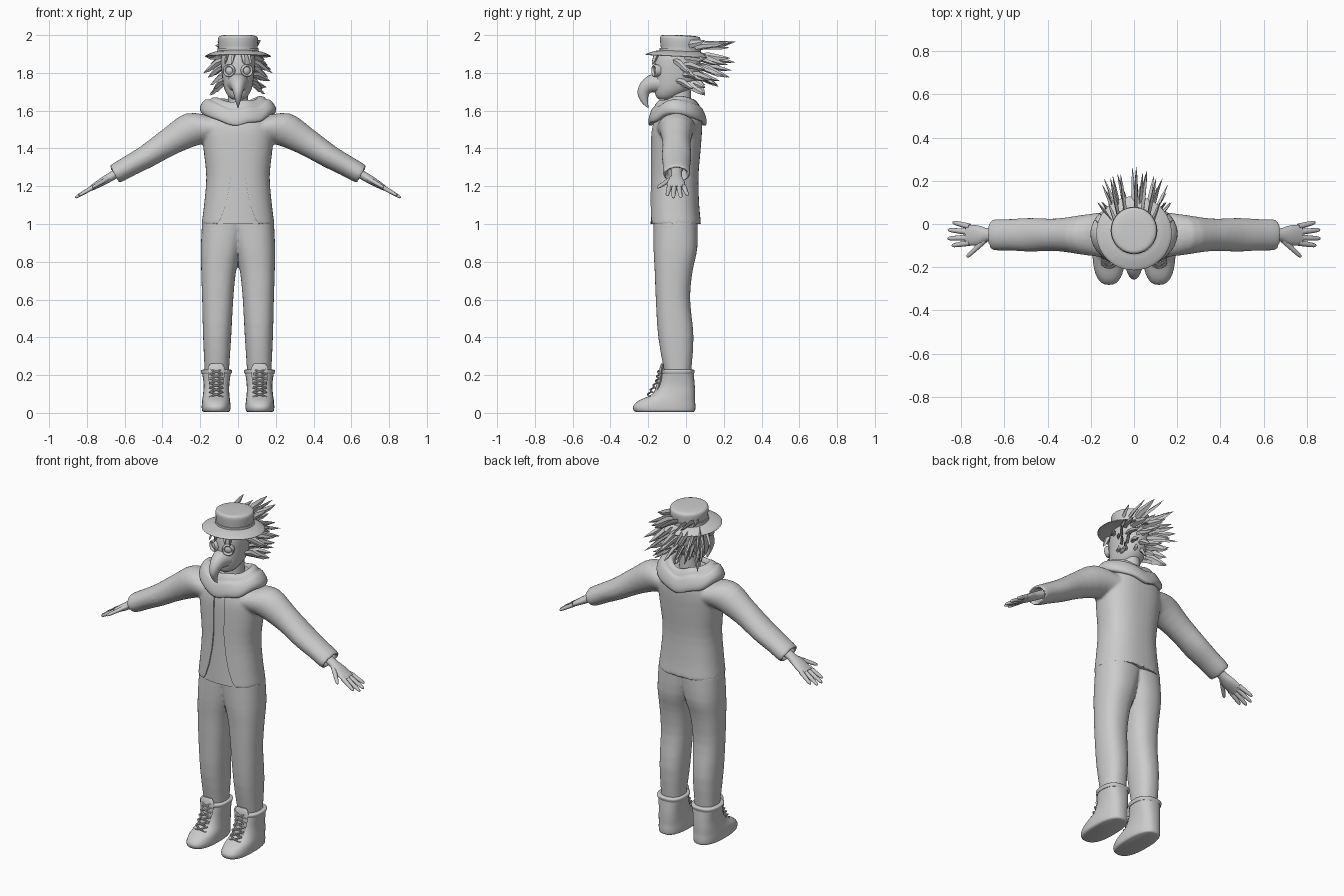
import bpy, bmesh, math, random
from mathutils import Vector, Matrix

random.seed(4)
if "Cube" in bpy.data.objects:
    bpy.data.objects.remove(bpy.data.objects["Cube"])

grey = bpy.data.materials.new("plain grey")
grey.use_nodes = True
COLOUR = (0.6, 0.6, 0.6, 1)
grey.diffuse_color = COLOUR
grey.node_tree.nodes["Principled BSDF"].inputs["Base Color"].default_value = COLOUR


def spline(a, b, c, d, t):
    return 0.5 * (2 * b + (c - a) * t + (2 * a - 5 * b + 4 * c - d) * t * t
                  + (3 * b - a - 3 * c + d) * t ** 3)


def loft(bm, secs, n=28, power=2.0, steps=3):
    """Skin over (centre, half axis, half axis) sections, smoothed along the way."""
    secs = [[Vector(v) for v in s] for s in secs]
    last, fine = len(secs) - 1, []
    for i in range(last):
        near = [secs[max(0, min(last, i + k))] for k in (-1, 0, 1, 2)]
        for s in range(steps):
            fine.append([spline(*[q[j] for q in near], s / steps) for j in range(3)])
    fine.append(secs[-1])
    rings = []
    for c, u, v in fine:
        ring = []
        for k in range(n):
            a = math.tau * k / n
            x, y = [math.copysign(abs(f) ** (2 / power), f) for f in (math.cos(a), math.sin(a))]
            ring.append(bm.verts.new(c + u * x + v * y))
        rings.append(ring)
    for r, q in zip(rings, rings[1:]):
        for k in range(n):
            bm.faces.new((r[k], r[k - 1], q[k - 1], q[k]))
    bm.faces.new(rings[0])
    bm.faces.new(rings[-1][::-1])


def flat(rows):
    """Level sections from rows of z, x low, x high, y front, y back."""
    return [(((a + b) / 2, (c + d) / 2, z), ((b - a) / 2, 0, 0), (0, (d - c) / 2, 0))
            for z, a, b, c, d in rows]


def tube(bm, path, widths, side=(1, 0, 0), n=12, **kw):
    """Sections across a path, each with half width along side and half thickness."""
    pts = [Vector(p) for p in path]
    secs = []
    for i, p in enumerate(pts):
        d = (pts[min(i + 1, len(pts) - 1)] - pts[max(i - 1, 0)]).normalized()
        u = Vector(side)
        u = (u - d * u.dot(d)).normalized()
        secs.append((p, u * widths[i][0], d.cross(u) * widths[i][1]))
    loft(bm, secs, n, **kw)


def mirror(bm):
    copy = bmesh.ops.duplicate(bm, geom=bm.verts[:] + bm.edges[:] + bm.faces[:])["geom"]
    for v in copy:
        if isinstance(v, bmesh.types.BMVert):
            v.co.x *= -1


def finish(name, bm, angle=40, voxel=0, cutter=None):
    bmesh.ops.recalc_face_normals(bm, faces=bm.faces[:])
    me = bpy.data.meshes.new(name)
    bm.to_mesh(me)
    bm.free()
    me.materials.append(grey)
    ob = bpy.data.objects.new(name, me)
    bpy.context.collection.objects.link(ob)
    bpy.ops.object.select_all(action='DESELECT')
    ob.select_set(True)
    bpy.context.view_layer.objects.active = ob
    if voxel:
        mod = ob.modifiers.new("blend", 'REMESH')
        mod.mode, mod.voxel_size = 'VOXEL', voxel
        mod = ob.modifiers.new("soften", 'SMOOTH')
        mod.factor, mod.iterations = 0.5, 5
        if cutter:
            mod = ob.modifiers.new("opening", 'BOOLEAN')
            mod.operation, mod.object = 'DIFFERENCE', cutter
        bpy.ops.object.convert(target='MESH')
    if angle:
        bpy.ops.object.shade_smooth_by_angle(angle=math.radians(angle))
    return ob


# Trousers: two legs that merge at the hips
bm = bmesh.new()
loft(bm, flat([(.19, .05, .175, -.11, .025), (.4, .036, .185, -.147, .04),
               (.6, .025, .19, -.16, .022), (.75, .01, .195, -.166, .035),
               (.87, -.02, .197, -.172, .06), (1.02, -.06, .19, -.172, .062)]), power=2.3)
mirror(bm)
finish("trousers", bm, voxel=.009)

# Shirt front and the jacket over it, with an opening that widens to the hem
TORSO = [(1.0, .193, -.195, .08), (1.1, .18, -.192, .07), (1.25, .168, -.188, .066),
         (1.4, .183, -.187, .078), (1.5, .19, -.182, .085), (1.57, .165, -.16, .08),
         (1.63, .1, -.12, .05)]
bm = bmesh.new()
loft(bm, flat([(z, .01 - x, x - .01, f + .008, b - .01) for z, x, f, b in TORSO]), 40, 2.4)
finish("shirt", bm)

bm = bmesh.new()
edge = [(.035, 1.6), (.035, 1.3), (.045, 1.2), (.065, 1.1), (.09, 1.03), (.13, .97)]
outline = edge + [(-x, z) for x, z in reversed(edge)]
face = bm.faces.new([bm.verts.new((x, -.4, z)) for x, z in outline])
out = bmesh.ops.extrude_face_region(bm, geom=[face])["geom"]
for v in out:
    if isinstance(v, bmesh.types.BMVert):
        v.co.y = -.08
cutter = finish("opening_cutter", bm, angle=0)
cutter.hide_render = True

bm = bmesh.new()
UP = Vector((.5, 0, .87))
ARM = [(.1, 1.5, .085, .11), (.23, 1.505, .092, .093), (.36, 1.437, .074, .075),
       (.48, 1.36, .062, .078), (.57, 1.31, .056, .073), (.65, 1.265, .052, .071),
       (.648, 1.266, .036, .054), (.6, 1.293, .034, .05)]
loft(bm, [((x, -.05, z), UP * h, (0, w, 0)) for x, z, h, w in ARM])
mirror(bm)
loft(bm, flat([(z, -x, x, f, b) for z, x, f, b in TORSO]), 40, 2.4)
finish("jacket", bm, voxel=.008, cutter=cutter)
bpy.data.objects.remove(cutter)

# Draped hood lying round the neck
bm = bmesh.new()
HOOD = [(.09, .075, 1.57), (.085, .08, 1.63), (.105, .095, 1.672), (.135, .115, 1.668),
        (.15, .125, 1.655), (.175, .138, 1.652), (.2, .153, 1.62), (.193, .15, 1.585),
        (.15, .12, 1.57)]
loft(bm, flat([(z, -x, x, -.045 - y, y - .045) for x, y, z in HOOD]), 48)
for v in bm.verts:
    v.co.z -= 2.6 * (v.co.y + .045) ** 2 + .006 * math.sin(v.co.x * 40 + v.co.y * 20)
finish("hood", bm, angle=60)

# Hands with four fingers and a thumb
bm = bmesh.new()


def along(x, y):
    return (x, y, 1.27 - .59 * (x - .64))


tube(bm, [along(x, y) for x, y in ((.59, -.05), (.67, -.05), (.72, -.053), (.775, -.05))],
     [(.032, .025), (.029, .023), (.046, .021), (.048, .014)], (0, 1, 0), 20)
FINGERS = [(.76, -.012, .838, .008), (.765, -.037, .86, -.027), (.765, -.063, .862, -.067),
           (.76, -.087, .842, -.1), (.69, -.075, .772, -.152)]
for x, y, tx, ty in FINGERS:
    a, b = Vector(along(x, y)), Vector(along(tx, ty))
    tube(bm, [a, a.lerp(b, .5), a.lerp(b, .9), b],
         [(.014, .013), (.012, .011), (.009, .008), (.003, .003)], (0, 1, 0), 10)
mirror(bm)
finish("hands", bm, angle=60)

# Boots
bm = bmesh.new()
loft(bm, flat([(.005, .05, .18, -.265, .04), (.012, .042, .19, -.276, .048),
               (.035, .04, .192, -.28, .05), (.065, .042, .19, -.25, .048),
               (.1, .046, .185, -.178, .048), (.15, .046, .182, -.143, .046),
               (.215, .038, .19, -.128, .04)]), 36, 2.5)
loft(bm, flat([(.205, .037, .191, -.129, .041), (.214, .033, .195, -.133, .045),
               (.226, .033, .195, -.133, .045), (.23, .046, .18, -.12, .03)]), 36, 2.5)
tube(bm, [(.115, -.16, .1), (.115, -.138, .17), (.115, -.13, .235), (.115, -.125, .26)],
     [(.03, .012), (.04, .012), (.045, .01), (.03, .006)])
mirror(bm)
finish("boots", bm, angle=50)

# Laces crossing up the front of each boot
bm = bmesh.new()
for i in range(6):
    z = .085 + .024 * i
    y = -.142 - .6 * max(0, .16 - z) + .2 * max(0, z - .16)
    for s in (-1, 1):
        a = Vector((.115 - s * .036, y - .004, z))
        b = Vector((.115 + s * .036, y + .004, z + .026))
        mid = a.lerp(b, .5) + Vector((0, -.016, 0))
        tube(bm, [a, mid, b], [(.005, .005)] * 3, (0, 0, 1), 6)
mirror(bm)
finish("laces", bm)

# Neck and head
bm = bmesh.new()
loft(bm, flat([(1.55, -.06, .06, -.1, .03), (1.72, -.05, .05, -.1, .025)]))
loft(bm, flat([(1.658, -.025, .025, -.14, -.08), (1.675, -.05, .05, -.158, -.04),
               (1.72, -.074, .074, -.168, .03), (1.8, -.086, .086, -.17, .07),
               (1.88, -.09, .09, -.16, .075), (1.94, -.07, .07, -.12, .05)]), power=2.2)
finish("head", bm)

# Hooked beak mask
bm = bmesh.new()
tube(bm, [(0, -.14, 1.745), (0, -.18, 1.742), (0, -.212, 1.722), (0, -.226, 1.69),
          (0, -.219, 1.65), (0, -.2, 1.615)],
     [(.06, .055), (.046, .048), (.034, .038), (.024, .031), (.013, .018), (.002, .002)], n=20)
finish("beak", bm, angle=60)

# Round goggles with lenses
bm = bmesh.new()
eye = Matrix.Translation((.048, -.163, 1.812)) @ Matrix.Rotation(math.radians(22), 4, 'Z')
first = len(bm.verts)
loft(bm, [((0, y, 0), (r, 0, 0), (0, 0, r)) for y, r in
          ((.02, .033), (-.004, .033), (-.01, .028), (-.006, .022), (.002, .02),
           (-.003, .012), (-.005, .002))], 24)
bm.transform(eye)
mirror(bm)
finish("goggles", bm)

# Round hat: brim, band and crown
bm = bmesh.new()
HAT = [(1.9, .1, .1), (1.886, .165, .162), (1.893, .171, .168), (1.91, .13, .13),
       (1.918, .104, .105), (1.95, .104, .106), (1.983, .105, .107), (1.996, .092, .095),
       (2.0, .05, .052)]
loft(bm, [((0, -.03 - .2 * max(0, r - .11), z), (r, 0, 0), (0, d, -.05 * d))
          for z, r, d in HAT], 40)
loft(bm, flat([(1.912, -.108, .108, -.14, .08), (1.932, -.108, .108, -.14, .08)]), 40)
for v in bm.verts:
    v.co.z = min(v.co.z, 2.0)
finish("hat", bm)

# Windswept hair: flat pointed locks, longest at the top
bm = bmesh.new()


def lock(root, tip, width):
    a, b = Vector(root), Vector(tip)
    side = Vector((random.uniform(-.5, .5), 0, 1))
    tube(bm, [a, a.lerp(b, .35) + Vector((0, 0, .008)), a.lerp(b, .75), b],
         [(width * .7, .008), (width, .009), (width * .7, .006), (.001, .001)], side, 4, steps=1)


for z, count, reach, lift in ((1.93, 7, .27, .02), (1.885, 9, .27, -.02), (1.84, 9, .26, -.04),
                              (1.79, 8, .18, -.04), (1.745, 7, .1, -.04)):
    for i in range(count):
        a = math.radians(-95 + 190 * i / (count - 1) + random.uniform(-6, 6))
        s, c = math.sin(a), math.cos(a)
        spread = random.uniform(.12, .175) if z < 1.9 else .12
        lock((.075 * s, -.01 + .065 * c, z),
             (spread * s, .1 + (reach - .1) * max(0, c) ** .5 * random.uniform(.75, 1),
              z + lift + random.uniform(-.025, .025)), random.uniform(.014, .022))

# Side locks and fringe under the brim
for s in (-1, 1):
    for y, z, tx, tz in ((-.07, 1.87, .182, 1.8), (-.04, 1.84, .16, 1.775),
                         (-.05, 1.76, .13, 1.715), (-.02, 1.74, .12, 1.7)):
        lock((s * .075, y, z), (s * tx, y + .09, tz), .017)
    for x in (.02, .055):
        lock((s * x, -.15, 1.9), (s * (x + .015), -.178, 1.845), .014)
finish("hair", bm, angle=20)
